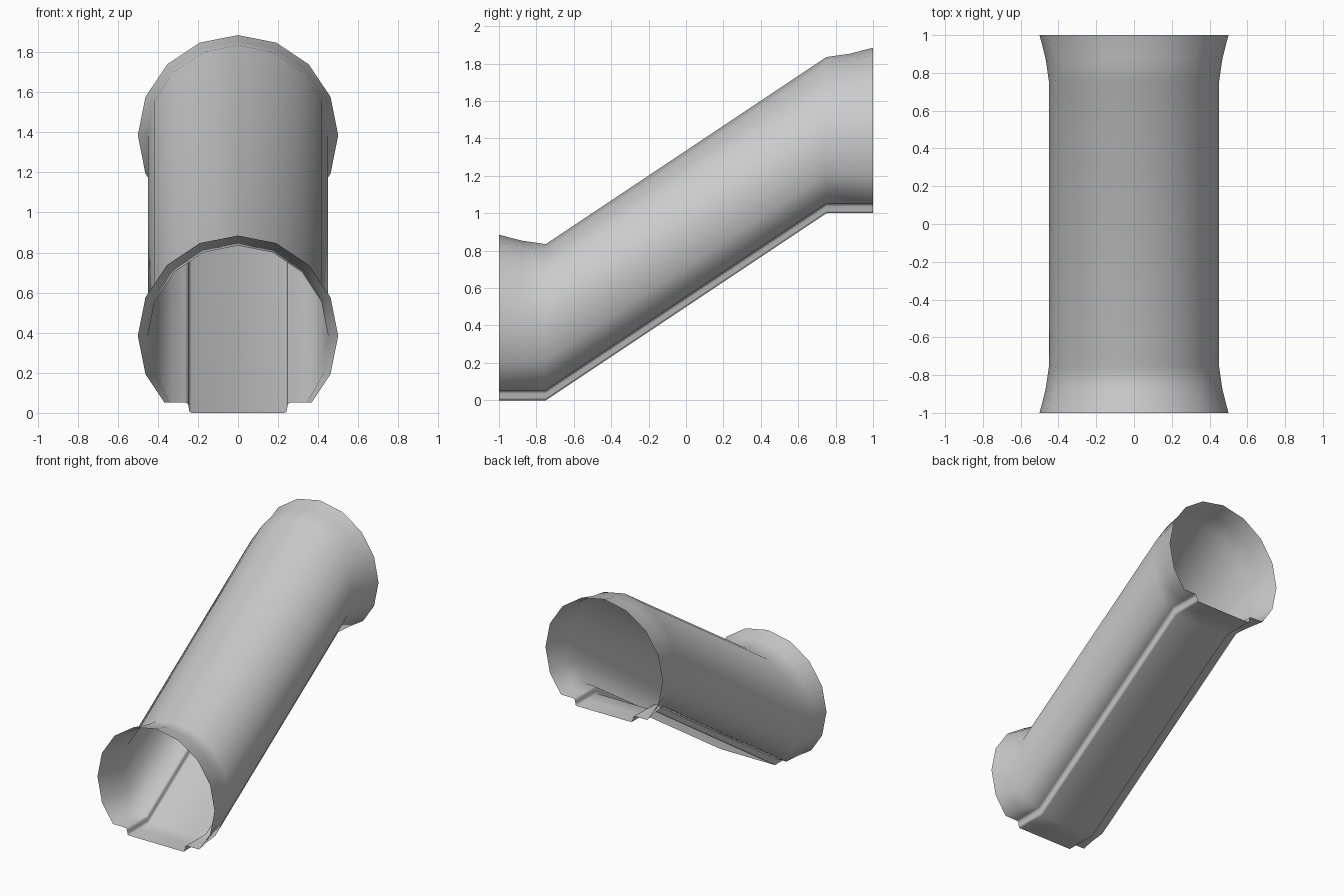
import bpy, bmesh
from math import sin, cos, radians

if "Cube" in bpy.data.objects:
    bpy.data.objects.remove(bpy.data.objects["Cube"])

# Half of the trough below the tube: rounded lip, wall, rounded foot, floor edge
TROUGH = [(0.265, 0.052), (0.252, 0.047), (0.247, 0.037),
          (0.244, 0.015), (0.241, 0.005), (0.232, 0.0)]
CENTRE_Z = 0.385

# Stations along the slide: y, radius, height offset
STATIONS = [(-1, 0.5, 0), (-0.875, 0.468, 0), (-0.75, 0.45, 0),
            (0.75, 0.45, 1), (0.875, 0.468, 1), (1, 0.5, 1)]


def section(radius):
    """Open-ended half section from the crown to the floor, then mirrored."""
    half = []
    for i in range(6):
        a = radians(22.5 * i)
        half.append((radius * sin(a), CENTRE_Z + radius * cos(a)))
    half.append((0.368 * radius / 0.5, 0.053))
    half += TROUGH
    return half + [(-x, z) for x, z in reversed(half[1:])]


# Tube slide shell, lofted through the stations
bm = bmesh.new()
rings = [[bm.verts.new((x, y, z + dz)) for x, z in section(r)]
         for y, r, dz in STATIONS]
for a, b in zip(rings, rings[1:]):
    n = len(a)
    for i in range(n):
        j = (i + 1) % n
        bm.faces.new((a[i], b[i], b[j], a[j]))
bm.normal_update()
if max(bm.faces, key=lambda f: f.calc_center_median().z).normal.z < 0:
    bmesh.ops.reverse_faces(bm, faces=bm.faces[:])

mesh = bpy.data.meshes.new("tube_slide")
bm.to_mesh(mesh)
bm.free()
slide = bpy.data.objects.new("tube_slide", mesh)
bpy.context.collection.objects.link(slide)
bpy.context.view_layer.objects.active = slide
slide.select_set(True)
bpy.ops.object.shade_smooth_by_angle(angle=radians(60))
